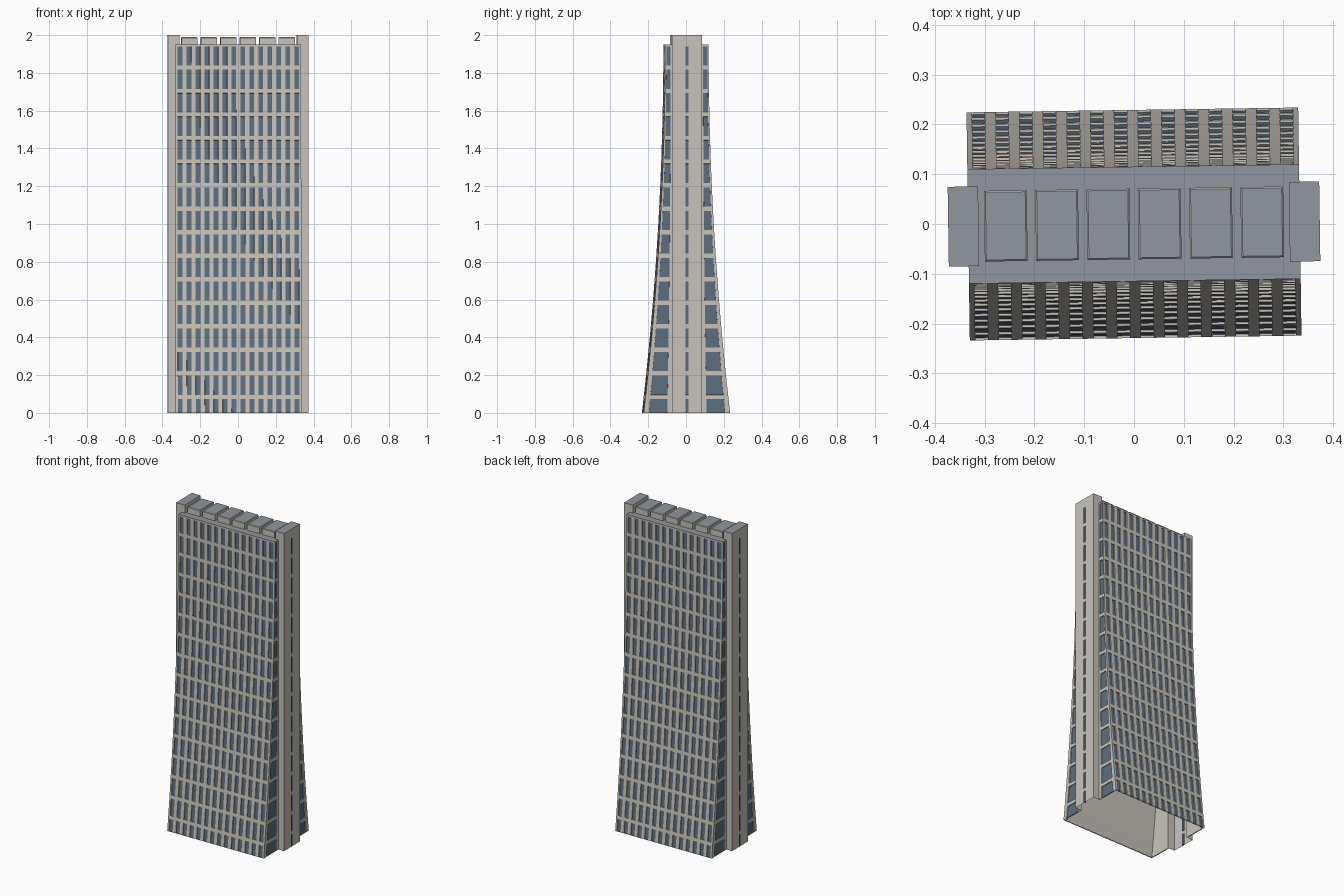
import bpy, bmesh, math

if "Cube" in bpy.data.objects:
    bpy.data.objects.remove(bpy.data.objects["Cube"])

TILT = 0.0145          # whole tower is turned slightly about z
W, TX, TY = 0.333, 0.373, 0.08   # body half width, shaft outer x, shaft half depth
ROOF = 1.95


def material(name, rgb):
    m = bpy.data.materials.new(name)
    m.diffuse_color = (*rgb, 1)
    m.use_nodes = True
    m.node_tree.nodes["Principled BSDF"].inputs["Base Color"].default_value = m.diffuse_color
    return m


STONE = material("stone", (0.58, 0.55, 0.50))
GLASS = material("glass", (0.11, 0.16, 0.215))
GREY = material("roof_grey", (0.28, 0.31, 0.34))


def depth(z):
    """Half depth of the flared body at height z."""
    return 0.115 + 0.114 * (1 - z / ROOF) ** 2


# Storey lines: window rows alternate with thin bands
levels = [0.0]
for k in range(15):
    c = 0.085 + 0.1245 * k
    levels += [c - 0.011, c + 0.011]
levels += [1.94, ROOF]


def add_object(name, bm, both=False):
    me = bpy.data.meshes.new(name)
    bm.to_mesh(me)
    bm.free()
    for m in (STONE, GLASS, GREY):
        me.materials.append(m)
    for i in range(2 if both else 1):
        ob = bpy.data.objects.new(name if i == 0 else name + "_opposite", me)
        ob.rotation_euler.z = TILT + math.pi * i
        bpy.context.collection.objects.link(ob)


def sheet(bm, us, point, windows=True):
    """Wall grid; odd columns on even storeys become recessed glass."""
    grid = [[bm.verts.new(point(u, z)) for u in us] for z in levels]
    panes = []
    for j in range(len(levels) - 1):
        for i in range(len(us) - 1):
            f = bm.faces.new((grid[j][i], grid[j][i + 1],
                              grid[j + 1][i + 1], grid[j + 1][i]))
            if windows and i % 2 == 1 and j % 2 == 0:
                panes.append(f)
    bm.normal_update()
    if panes:
        bmesh.ops.inset_individual(bm, faces=panes, thickness=0.0004, depth=-0.005)
        for f in panes:
            f.material_index = 1


def box(bm, x0, x1, y0, y1, z0, z1, bevel=0):
    r = bmesh.ops.create_cube(bm, size=1)
    for v in r["verts"]:
        v.co = ((x0 + x1) / 2 + v.co.x * (x1 - x0),
                (y0 + y1) / 2 + v.co.y * (y1 - y0),
                (z0 + z1) / 2 + v.co.z * (z1 - z0))
    if bevel:
        edges = [e for e in bm.edges if e.verts[0] in r["verts"]
                 and all(v.co.z > z1 - 1e-4 for v in e.verts)]
        bmesh.ops.bevel(bm, geom=edges, offset=bevel, segments=1, affect='EDGES')
    bm.normal_update()
    for f in bm.faces:
        if f.normal.z > 0.9:
            f.material_index = 2


# Long curved facades with 14 window columns
cols = [-W]
for i in range(14):
    x = -W + (i + 0.5) * 2 * W / 14
    cols += [x - 0.0128, x + 0.0128]
cols.append(W)
bm = bmesh.new()
sheet(bm, cols, lambda x, z: (x, -depth(z), z))
add_object("facade", bm, both=True)

# Narrow side walls either side of the shaft, one window column each
bm = bmesh.new()
sheet(bm, [0, 0.18, 0.84, 1],
      lambda u, z: (W, -depth(z) + u * (depth(z) - TY), z))
sheet(bm, [0, 0.16, 0.82, 1],
      lambda u, z: (W, TY + u * (depth(z) - TY), z))
add_object("side_wall", bm, both=True)

# Plain inner lining of the open-bottomed shell
T = 0.007
bm = bmesh.new()
sheet(bm, [W - T, -W + T], lambda x, z: (x, T - depth(z), z), False)
for s in (-1, 1):
    sheet(bm, [1, 0] if s > 0 else [0, 1],
          lambda u, z: (W - T, s * (TY + u * (depth(z) - T - TY)), z), False)
add_object("inner_lining", bm, both=True)

# End shafts with a slit of windows, open towards the inside
bm = bmesh.new()
sheet(bm, [-TY, -0.007, 0.007, TY], lambda y, z: (TX, y, z))
sheet(bm, [W - T, TX], lambda x, z: (x, -TY, z), False)
sheet(bm, [TX, W - T], lambda x, z: (x, TY, z), False)
add_object("end_shaft", bm, both=True)

# Shaft caps rising above the roof
bm = bmesh.new()
box(bm, 0.312, TX, -TY, TY, ROOF, 2.0)
add_object("shaft_cap", bm, both=True)

# Flat roof
bm = bmesh.new()
d = depth(ROOF)
f = bm.faces.new([bm.verts.new(p) for p in
                  ((-W, -d, ROOF), (W, -d, ROOF), (W, d, ROOF), (-W, d, ROOF))])
f.material_index = 2
add_object("roof", bm)

# Row of six rooftop blocks
bm = bmesh.new()
for i in range(6):
    x = (i - 2.5) * 0.103
    box(bm, x - 0.043, x + 0.043, -0.071, 0.071, ROOF, 1.989, 0.003)
add_object("roof_blocks", bm)
